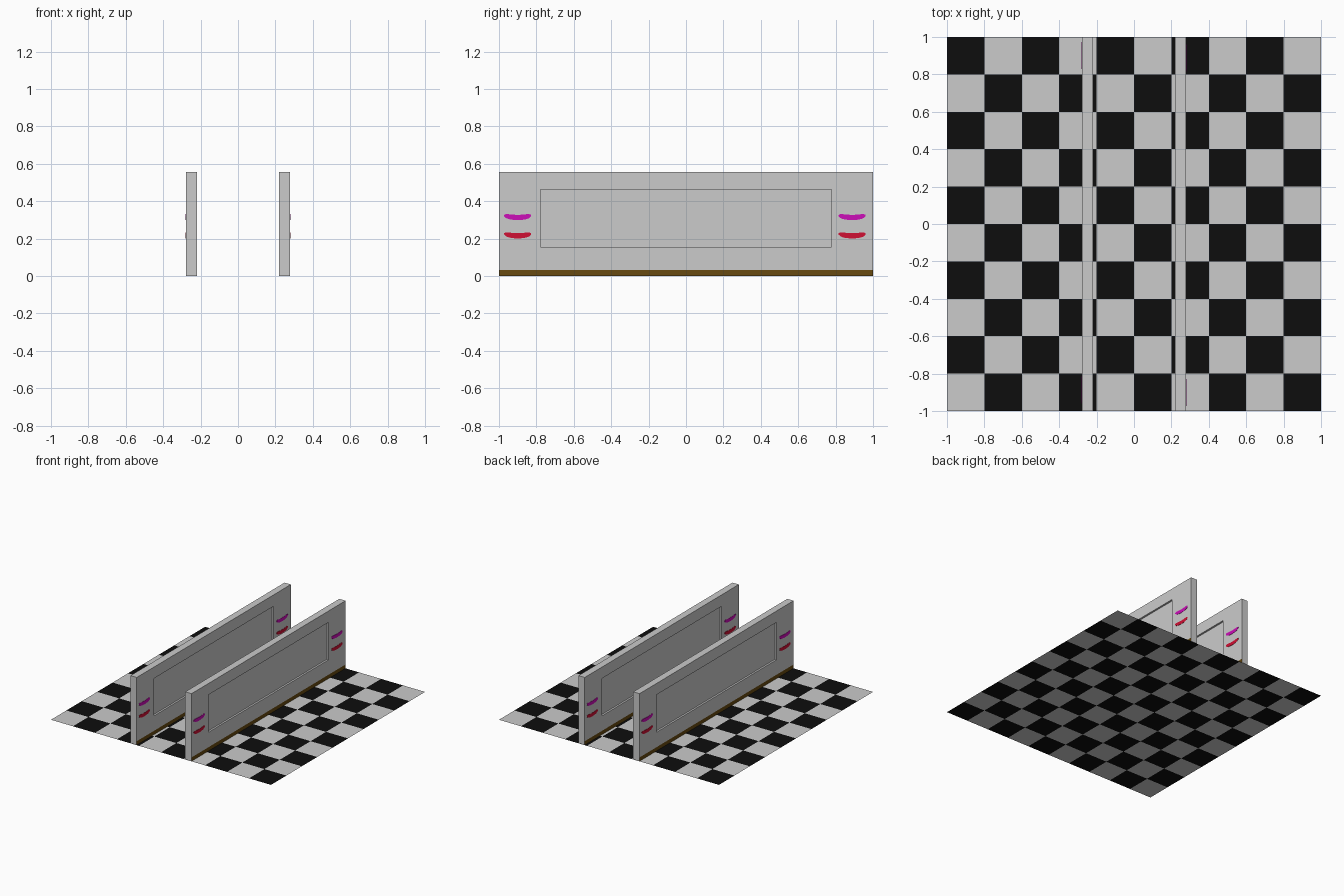
import bpy, bmesh, math
from mathutils import Vector

if "Cube" in bpy.data.objects:
    bpy.data.objects.remove(bpy.data.objects["Cube"])


def material(name, srgb):
    m = bpy.data.materials.new(name)
    lin = [((c / 255 + 0.055) / 1.055) ** 2.4 if c > 10 else c / 255 / 12.92 for c in srgb]
    m.diffuse_color = (*lin, 1)
    m.use_nodes = True
    m.node_tree.nodes["Principled BSDF"].inputs["Base Color"].default_value = m.diffuse_color
    return m


GREY = material("light_grey", (203, 203, 203))
BLACK = material("black", (13, 13, 13))
BROWN = material("brown", (103, 74, 16))
MAGENTA = material("magenta", (204, 14, 184))
RED = material("crimson", (208, 16, 52))


def make_object(name, bm, mats):
    me = bpy.data.meshes.new(name)
    bm.to_mesh(me)
    bm.free()
    for m in mats:
        me.materials.append(m)
    ob = bpy.data.objects.new(name, me)
    bpy.context.collection.objects.link(ob)
    return ob


# Chequered floor: 10 x 10 tiles
TILE = 0.2
bm = bmesh.new()
bmesh.ops.create_grid(bm, x_segments=10, y_segments=10, size=1)
for f in bm.faces:
    c = f.calc_center_median()
    f.material_index = (math.floor((c.x + 1) / TILE) + math.floor((c.y + 1) / TILE)) % 2
make_object("chequered_floor", bm, [GREY, BLACK])

# Wall dimensions
X_MID, HALF_T, HEIGHT = 0.249, 0.0285, 0.556
BASE_Z, PANEL_Y, PANEL_Z0, PANEL_Z1, DEPTH = 0.032, 0.778, 0.155, 0.4625, 0.015


def wall(name, x):
    """Wall with a painted skirting and a sunken panel on both long faces."""
    bm = bmesh.new()
    bmesh.ops.create_cube(bm, size=1)
    z0 = 0.001
    for v in bm.verts:
        v.co = Vector((v.co.x * 2 * HALF_T, v.co.y * 2, z0 + (v.co.z + 0.5) * (HEIGHT - z0)))
    cuts = [((0, 0, z), (0, 0, 1)) for z in (BASE_Z, PANEL_Z0, PANEL_Z1)]
    cuts += [((0, y, 0), (0, 1, 0)) for y in (-PANEL_Y, PANEL_Y)]
    for co, no in cuts:
        bmesh.ops.bisect_plane(bm, geom=bm.verts[:] + bm.edges[:] + bm.faces[:],
                               plane_co=co, plane_no=no)
    bm.normal_update()
    panels = []
    for f in bm.faces:
        c = f.calc_center_median()
        if abs(f.normal.x) > 0.9:
            if c.z < BASE_Z:
                f.material_index = 1
            elif abs(c.y) < PANEL_Y and PANEL_Z0 < c.z < PANEL_Z1:
                panels.append(f)
    for f in panels:
        n = f.normal.copy()
        new = bmesh.ops.extrude_discrete_faces(bm, faces=[f])["faces"][0]
        bmesh.ops.translate(bm, vec=-n * DEPTH, verts=new.verts[:])
    make_object(name, bm, [GREY, BROWN]).location.x = x


def crescent(name, x, side, y, z, mat):
    """Thin upturned crescent plate lying on a wall face."""
    n = 14
    top, low = [], []
    for i in range(n + 1):
        t = -1 + 2 * i / n
        mid = z - 0.005 + 0.010 * t * t
        half = 0.004 + 0.010 * math.sqrt(max(0, 1 - t ** 4))
        top.append((y + 0.072 * t, mid + half))
        low.append((y + 0.072 * t, mid - half))
    bm = bmesh.new()
    face = bm.faces.new([bm.verts.new((x, a, b)) for a, b in low + top[::-1]])
    ext = bmesh.ops.extrude_face_region(bm, geom=[face])["geom"]
    bmesh.ops.translate(bm, vec=(side * 0.002, 0, 0),
                        verts=[v for v in ext if isinstance(v, bmesh.types.BMVert)])
    bmesh.ops.recalc_face_normals(bm, faces=bm.faces[:])
    make_object(name, bm, [mat])


for label, x in (("left", -X_MID), ("right", X_MID)):
    wall(label + "_wall", x)
    # Crescent marks at both ends of both faces, turned half round per face
    for side in (-1, 1):
        for y in (-0.9, 0.888):
            for colour, z, mat in (("magenta", 0.318, MAGENTA), ("red", 0.22, RED)):
                crescent(f"{label}_{colour}_crescent", x + side * HALF_T, side, side * y, z, mat)
